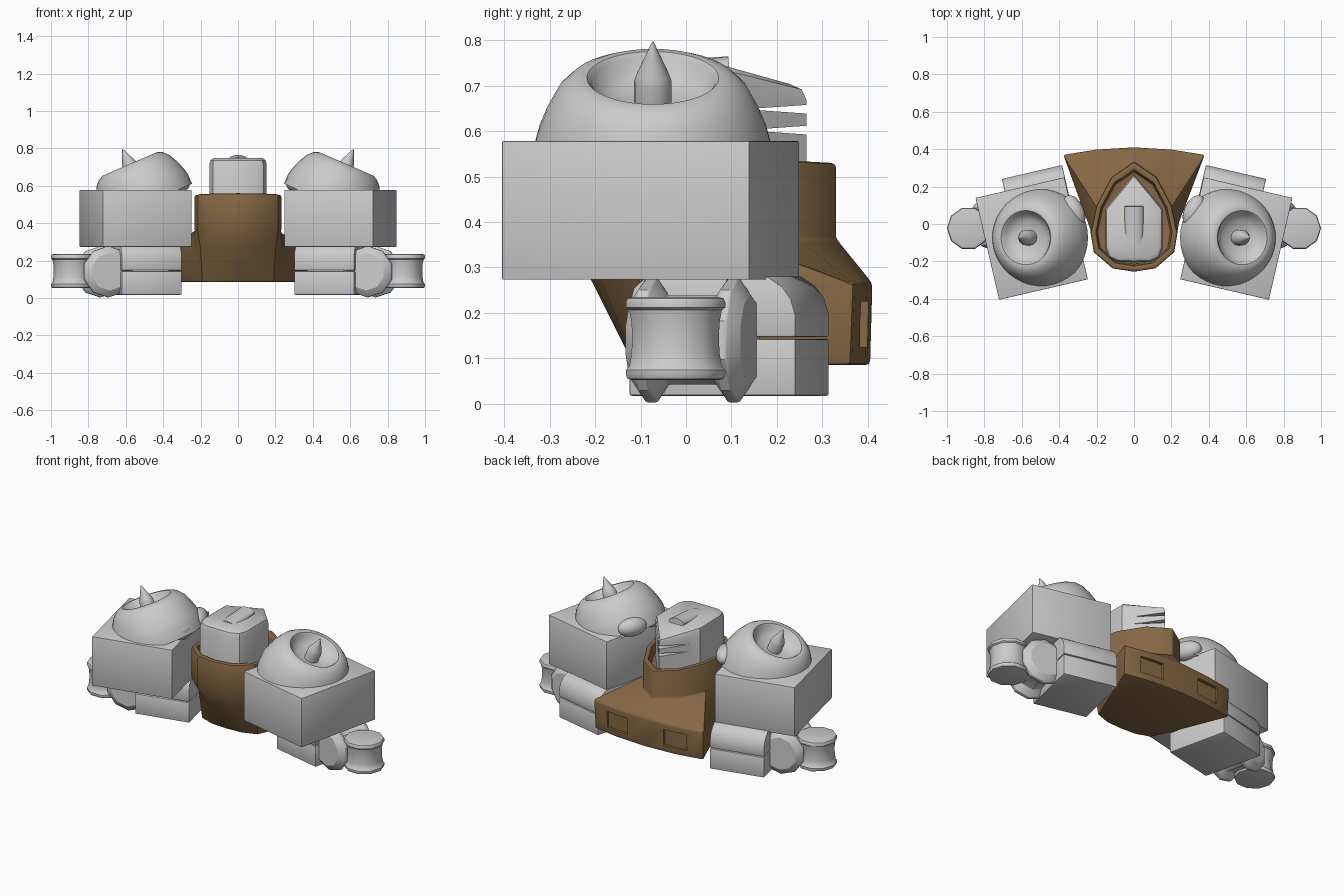
import bpy, bmesh, math
from mathutils import Matrix, Vector

if "Cube" in bpy.data.objects:
    bpy.data.objects.remove(bpy.data.objects["Cube"])


def material(name, rgb):
    m = bpy.data.materials.new(name)
    m.diffuse_color = (*rgb, 1)
    m.use_nodes = True
    m.node_tree.nodes["Principled BSDF"].inputs["Base Color"].default_value = m.diffuse_color
    return m


GREY = material("light_grey", (0.60, 0.60, 0.60))
BROWN = material("brown", (0.24, 0.14, 0.058))
YAW = Matrix.Rotation(math.radians(-13), 4, 'Z')


def place(x, y, z, rot=Matrix.Identity(4)):
    return Matrix.Translation((x, y, z)) @ rot


def loft(name, rings, mat, matrix=Matrix.Identity(4)):
    """Skin a stack of equal-length rings and close both ends."""
    bm = bmesh.new()
    loops = [[bm.verts.new(matrix @ Vector(p)) for p in ring] for ring in rings]
    n = len(loops[0])
    for a, b in zip(loops, loops[1:]):
        for i in range(n):
            j = (i + 1) % n
            bm.faces.new((a[i], a[j], b[j], b[i]))
    bm.faces.new(loops[0][::-1])
    bm.faces.new(loops[-1])
    bmesh.ops.recalc_face_normals(bm, faces=bm.faces)
    me = bpy.data.meshes.new(name)
    bm.to_mesh(me)
    bm.free()
    me.materials.append(mat)
    ob = bpy.data.objects.new(name, me)
    bpy.context.collection.objects.link(ob)
    return ob


def revolve(name, profile, n, mat, matrix, start=0.0):
    return loft(name, [[(r * math.cos(start + math.tau * i / n),
                         r * math.sin(start + math.tau * i / n), h) for i in range(n)]
                       for r, h in profile], mat, matrix)


def prism(name, yz, half, mat, matrix=Matrix.Identity(4)):
    return loft(name, [[(x, y, z) for y, z in yz] for x in (-half, half)], mat, matrix)


def box(name, sx, sy, z0, z1, mat, matrix):
    return prism(name, [(-sy / 2, z0), (sy / 2, z0), (sy / 2, z1), (-sy / 2, z1)],
                 sx / 2, mat, matrix)


def apply(ob, kind, **settings):
    m = ob.modifiers.new(kind.title(), kind)
    for k, v in settings.items():
        setattr(m, k, v)
    bpy.ops.object.select_all(action='DESELECT')
    ob.select_set(True)
    bpy.context.view_layer.objects.active = ob
    bpy.ops.object.modifier_apply(modifier=m.name)


def cut(ob, cutters):
    for c in cutters:
        apply(ob, 'BOOLEAN', object=c, operation='DIFFERENCE', solver='EXACT')
        bpy.data.objects.remove(c)


def finish(ob, bevel=0.0, mirror=False, angle=35):
    if bevel:
        apply(ob, 'BEVEL', width=bevel, segments=2, limit_method='ANGLE',
              angle_limit=math.radians(40))
    if mirror:
        apply(ob, 'MIRROR')
    bpy.ops.object.select_all(action='DESELECT')
    ob.select_set(True)
    bpy.context.view_layer.objects.active = ob
    bpy.ops.object.shade_smooth_by_angle(angle=math.radians(angle))


def both(half):
    """Complete a half outline that runs from front centre to back centre."""
    return half + [(-x, y) for x, y in half[-2:0:-1]]


# Torso: flared base rising into a hollow collar
neck = both([(0, -.255), (.115, -.237), (.215, -.15), (.232, -.05), (.2, .1), (.12, .25), (0, .333)])
base = both([(0, -.205), (.1, -.185), (.2, -.1), (.237, 0), (.378, .37), (.2, .398), (0, .41)])
foot = both([(0, -.115), (.1, -.11), (.19, -.08), (.235, .02), (.374, .363), (.2, .394), (0, .405)])


def flat(outline, z, s=1.0):
    return [(x * s, y * s, z) for x, y in outline]


def sloped(outline, s, drop=0.0):
    return [(x * s, y * s, .547 - .051 * y - drop) for x, y in outline]


torso = loft("torso", [flat(foot, .085), flat(base, .265), flat(neck, .36),
                       sloped(neck, 1), sloped(neck, .87), sloped(neck, .85, .07)], BROWN)
apply(torso, 'BEVEL', width=.01, segments=2, limit_method='ANGLE', angle_limit=math.radians(40))
# Two recessed vents in the back of the base
cut(torso, [box("vent_cutter", .15, .06, .125, .225, BROWN,
                place(s * .2, .408, 0, Matrix.Rotation(-s * .07, 4, 'Z'))) for s in (-1, 1)])
finish(torso)

# Head: rounded front, pointed back with two wedge slots
skull = both([(0, -.205), (.09, -.203), (.135, -.18), (.153, -.13), (.153, .08), (.075, .175), (0, .265)])


def skull_top(s, drop):
    return [(x * s, y * s, .748 - drop - max(0, y - .08) * .24) for x, y in skull]


head = loft("head", [flat(skull, .44), skull_top(1, .035), skull_top(.96, .012), skull_top(.86, 0)], GREY)
cut(head, [prism("slot_cutter", [(.13, z), (.3, z + .012), (.3, z - .012)], .3, GREY)
           for z in (.648, .602)])
finish(head)
crest = revolve("head_crest", [(.05, -.1), (.05, .1)], 16, GREY,
                place(0, -.005, .735, Matrix.Rotation(math.radians(-86), 4, 'X')
                      @ Matrix.Diagonal((1, .45, 1, 1))))
finish(crest)

# Shoulder blocks
block = box("shoulder_block", .487, .559, .273, .578, GREY, place(.547, -.078, 0, YAW))
finish(block, .003, True)

# Domes: tilted outward, each with a bowl and a spike
TILT = place(.578, -.073, .717, Matrix.Rotation(math.radians(23.5), 4, 'Y'))
dome = revolve("dome", [(.262, -.23), (.262, -.17), (.252, -.13), (.235, -.085), (.212, -.04),
                        (.185, -.012), (.16, 0), (.145, 0), (.136, -.01), (.125, -.035),
                        (.09, -.058), (.03, -.065)], 40, GREY, TILT)
finish(dome, 0, True, 45)
spike = revolve("dome_spike", [(.041, -.075), (.041, -.005), (.036, .01), (.002, .088)], 20, GREY,
                place(.582, -.073, .715, Matrix.Rotation(math.radians(23.5), 4, 'Y')))
finish(spike, 0, True)

# Rounded lobes on the inner edge of each dome
for name, x, y, yaw in (("rear_lobe", .32, .07, -25), ("front_lobe", .308, -.11, 6)):
    arcs = [math.pi * (i + .15) / 10.3 for i in range(11)]
    lobe = revolve(name, [(math.sin(a), -math.cos(a)) for a in arcs], 20, GREY,
                   place(x, y, .618, Matrix.Rotation(math.radians(yaw), 4, 'Z')
                         @ Matrix.Diagonal((.052, .09, .055, 1))))
    finish(lobe, 0, True)

# Lower arm: flat slab under a round-shouldered slab
ARM = place(.503, .095, 0, YAW)
finish(box("lower_slab", .33, .376, .017, .143, GREY, ARM), .006, True)
upper = prism("upper_slab", [(-.188, .147), (.188, .147), (.188, .195), (.178, .23), (.158, .258),
                             (.125, .28), (-.15, .28), (-.178, .255), (-.188, .22)], .165, GREY, ARM)
finish(upper, .005, True)

# Joint: two faceted discs on a fore-and-aft axle
joint = revolve("arm_joint", [(.1, -.13), (.137, -.105), (.137, -.08), (.098, -.055),
                              (.098, .055), (.137, .08), (.137, .105), (.1, .13)], 10, GREY,
                place(.715, .015, .14, YAW @ Matrix.Rotation(math.radians(-90), 4, 'X')),
                math.pi / 2)
finish(joint, .004, True, 30)

# Flanged spool at the outer end
spool = revolve("end_spool", [(.1, .052), (.111, .055), (.115, .064), (.115, .074), (.107, .082),
                              (.102, .11), (.1, .145), (.102, .18), (.107, .206), (.115, .212),
                              (.115, .224), (.111, .232), (.1, .235)], 10, GREY, place(.885, -.023, 0))
finish(spool, 0, True, 40)
